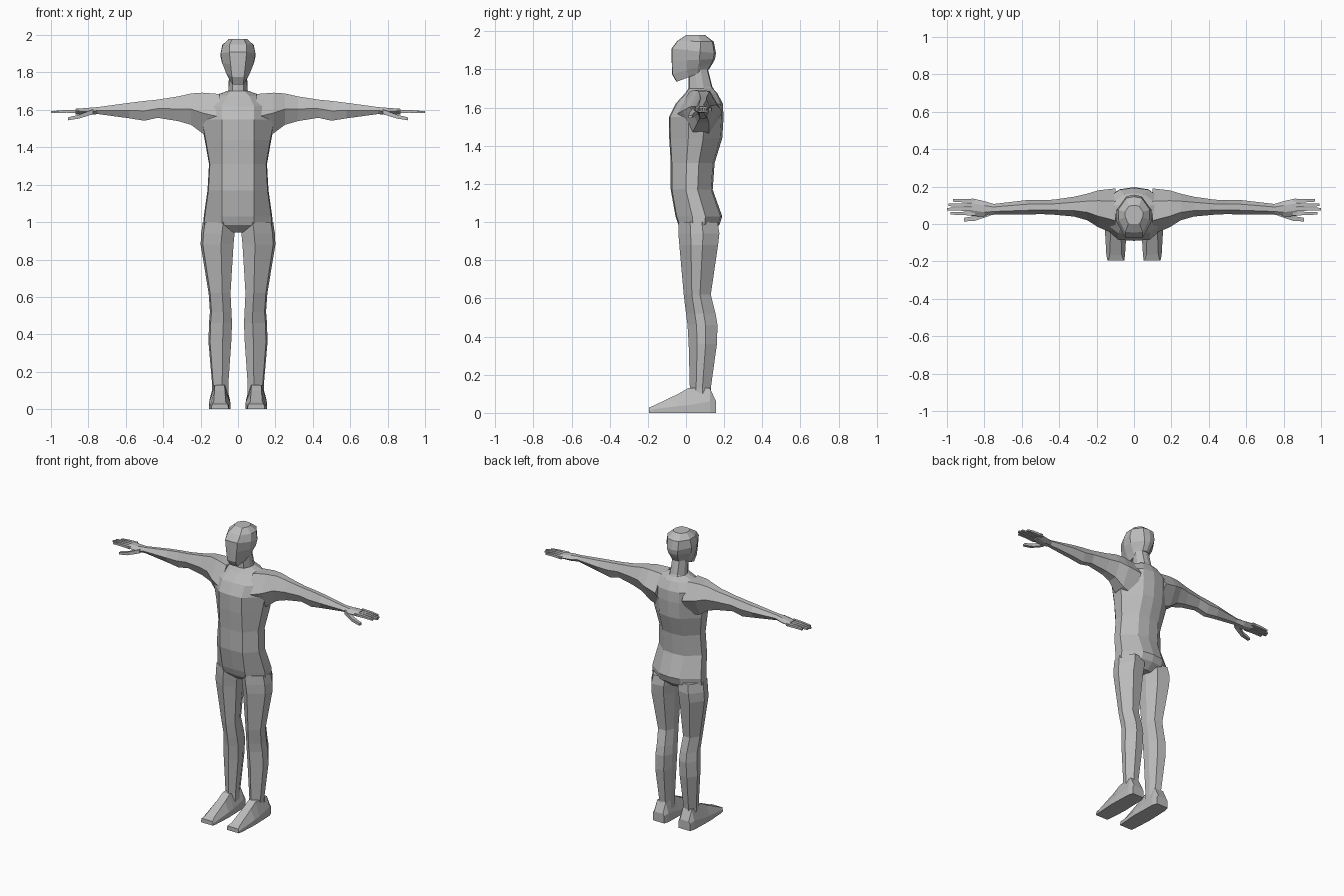
import bpy, bmesh
from mathutils import Vector

skin = bpy.data.materials.new("plain grey")
skin.diffuse_color = (0.5, 0.5, 0.5, 1)


def loft(name, rings, mirror=False):
    """Skin a list of equal-length point rings and cap both ends."""
    bm = bmesh.new()
    loops = [[bm.verts.new(p) for p in ring] for ring in rings]
    n = len(loops[0])
    for a, b in zip(loops, loops[1:]):
        for i in range(n):
            j = (i + 1) % n
            bm.faces.new((a[i], a[j], b[j], b[i]))
    bm.faces.new(loops[0])
    bm.faces.new(loops[-1])
    bmesh.ops.recalc_face_normals(bm, faces=bm.faces)
    mesh = bpy.data.meshes.new(name)
    bm.to_mesh(mesh)
    bm.free()
    mesh.materials.append(skin)
    ob = bpy.data.objects.new(name, mesh)
    bpy.context.collection.objects.link(ob)
    if mirror:
        mod = ob.modifiers.new("mirror", 'MIRROR')
        mod.use_mirror_merge = False
    return ob


def body_ring(zf, zb, w, panel, yf, yb, ridge=0.006):
    """Symmetric ten-sided ring with a front panel, tilted from zf to zb."""
    half = [(0, 0), (panel, ridge / (yb - yf)), (w * 0.97, 0.36),
            (w, 0.64), (panel * 0.9, 0.96), (0, 1)]
    pts = half + [(-x, t) for x, t in half[-2:0:-1]]
    return [(x, yf + t * (yb - yf), zf + t * (zb - zf)) for x, t in pts]


# Torso: z, half width, panel half width, front y, back y
torso = [(0.945, 0.05, 0.025, 0.0, 0.13), (0.985, 0.187, 0.085, -0.04, 0.175),
         (1.03, 0.183, 0.085, -0.055, 0.19), (1.17, 0.163, 0.085, -0.08, 0.14),
         (1.31, 0.155, 0.085, -0.08, 0.15), (1.44, 0.178, 0.085, -0.088, 0.19),
         (1.55, 0.20, 0.085, -0.09, 0.197), (1.62, 0.20, 0.085, -0.055, 0.193),
         (1.675, 0.13, 0.06, -0.005, 0.165), (1.70, 0.06, 0.035, 0.012, 0.142)]
loft("torso", [body_ring(z, z, w, p, f, b) for z, w, p, f, b in torso])

# Neck
loft("neck", [body_ring(1.64, 1.68, 0.075, 0.035, -0.005, 0.155),
              body_ring(1.69, 1.71, 0.052, 0.03, 0.012, 0.138),
              body_ring(1.79, 1.82, 0.047, 0.03, 0.012, 0.11)])

# Head: front z, back z, half width, panel, front y, back y
head = [(1.735, 1.80, 0.046, 0.028, -0.05, 0.12),
        (1.775, 1.835, 0.066, 0.032, -0.073, 0.142),
        (1.845, 1.855, 0.086, 0.04, -0.075, 0.152),
        (1.91, 1.885, 0.095, 0.046, -0.075, 0.157),
        (1.95, 1.945, 0.084, 0.046, -0.045, 0.146),
        (1.98, 1.98, 0.048, 0.03, 0.0, 0.10)]
loft("head", [body_ring(*r, ridge=0.002) for r in head])

# Legs: z, inner x, outer x, front y, back y
LEG = [(0, 0.25), (0.38, 0), (0.93, 0.3), (1, 0.6), (0.68, 1), (0.2, 0.95), (0, 0.6)]
legs = [(1.0, 0.012, 0.188, -0.04, 0.165), (0.94, 0.018, 0.197, -0.04, 0.175),
        (0.88, 0.024, 0.2, -0.035, 0.168), (0.62, 0.04, 0.157, -0.012, 0.13),
        (0.52, 0.035, 0.15, 0.0, 0.155), (0.46, 0.032, 0.155, 0.008, 0.165),
        (0.36, 0.036, 0.158, 0.014, 0.162), (0.13, 0.052, 0.138, 0.02, 0.13),
        (0.07, 0.052, 0.138, 0.015, 0.135)]
loft("legs", [[(a + u * (b - a), f + v * (k - f), z) for u, v in LEG]
              for z, a, b, f, k in legs], True)

# Feet: y, inner x, outer x, mid height, top height, top inset
feet = [(-0.195, 0.052, 0.142, 0.012, 0.028, 0.004),
        (-0.165, 0.048, 0.148, 0.02, 0.04, 0.018),
        (-0.04, 0.04, 0.155, 0.036, 0.1, 0.03),
        (0.012, 0.042, 0.154, 0.04, 0.13, 0.03),
        (0.125, 0.045, 0.15, 0.06, 0.13, 0.02),
        (0.157, 0.055, 0.14, 0.05, 0.062, 0.01)]
loft("feet", [[(a, y, 0), (b, y, 0), (b, y, m), (b - i, y, t), (a + i, y, t), (a, y, m)]
              for y, a, b, m, t, i in feet], True)

# Arms and palms: x, front y, back y, bottom z, top z
ARM = [(0, 0.5), (0.3, 1), (0.72, 0.98), (1, 0.55), (0.7, 0.02), (0.28, 0)]
arms = [(0.10, -0.055, 0.19, 1.44, 1.685), (0.19, -0.018, 0.18, 1.475, 1.692),
        (0.25, 0.02, 0.162, 1.52, 1.688), (0.32, 0.04, 0.146, 1.54, 1.672),
        (0.43, 0.05, 0.13, 1.558, 1.655), (0.50, 0.053, 0.128, 1.542, 1.648),
        (0.58, 0.05, 0.127, 1.555, 1.638), (0.75, 0.05, 0.107, 1.578, 1.615),
        (0.80, 0.038, 0.122, 1.572, 1.611), (0.87, 0.044, 0.138, 1.576, 1.606)]
loft("arms", [[(x, f + u * (b - f), lo + v * (hi - lo)) for u, v in ARM]
              for x, f, b, lo, hi in arms], True)


def digit(name, path, radius):
    """Tapered four-sided finger along a path."""
    rings = []
    for k, p in enumerate(path):
        r = radius * (1 - 0.2 * k)
        rings.append([Vector(p) + Vector((0, dy * r, dz * r))
                      for dy, dz in ((-1, -0.8), (1, -0.8), (1, 0.8), (-1, 0.8))])
    loft(name, rings, True)


# Fingers and thumbs
for i, (y0, y1, tip) in enumerate([(0.056, 0.057, 0.98), (0.079, 0.08, 1.0),
                                   (0.101, 0.102, 0.993), (0.124, 0.126, 0.968)]):
    digit(f"fingers_{i + 1}", [(0.85, y0, 1.592), (0.92, (y0 + y1) / 2, 1.592),
                               (tip, y1, 1.588)], 0.011)
digit("thumbs", [(0.775, 0.058, 1.59), (0.85, 0.03, 1.564), (0.91, 0.023, 1.552)], 0.016)
